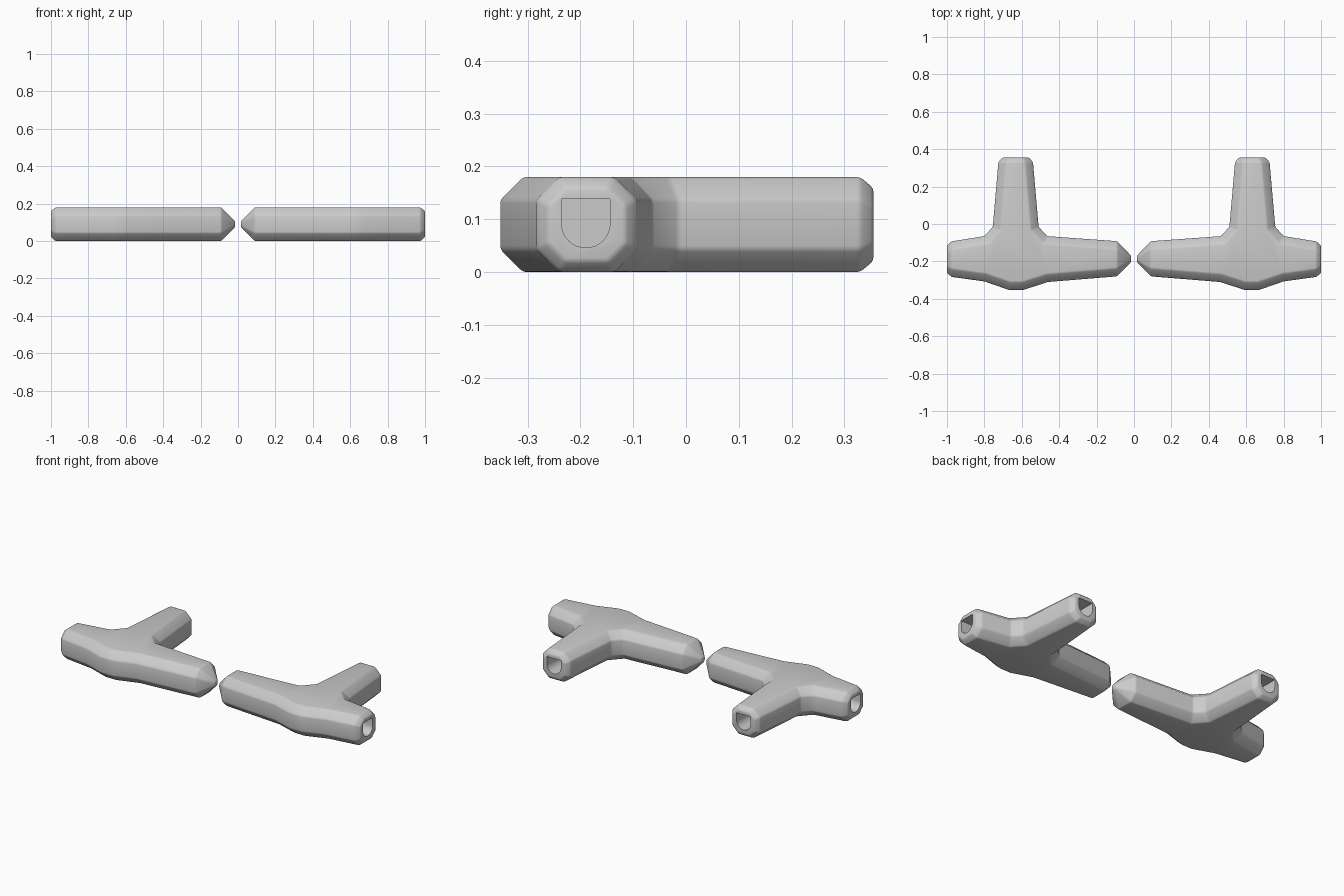
import bpy, bmesh, math
from mathutils import Vector
from mathutils.geometry import intersect_line_line_2d as _unused

if "Cube" in bpy.data.objects:
    bpy.data.objects.remove(bpy.data.objects["Cube"])

H = 0.18       # thickness
C = 0.043      # long-edge chamfer
MID = -0.188   # y of the long arm axis
STEM = 0.6325  # x of the stem axis

grey = bpy.data.materials.new("plain_grey")
grey.diffuse_color = (0.6, 0.6, 0.6, 1)
grey.use_nodes = True
grey.node_tree.nodes["Principled BSDF"].inputs["Base Color"].default_value = grey.diffuse_color

# plan outline of the tee, counter-clockwise, without end chamfers
PLAN = [(.09, -.28), (.46, -.31), (.59, -.352), (.67, -.352), (.80, -.307), (.975, -.283),
        (.975, -.093), (.80, -.065), (.755, -.015), (.725, .33),
        (.54, .33), (.51, -.015), (.465, -.065), (.09, -.092)]
ENDS = (5, 9, 13)  # edges that carry an end face


def inset(points):
    """Mitred inset; end edges stay in place."""
    n = len(points)
    lines = []
    for i in range(n):
        p, q = Vector(points[i]), Vector(points[(i + 1) % n])
        d = (q - p).normalized()
        nor = Vector((-d.y, d.x))
        lines.append((nor, nor.dot(p) + (0 if i in ENDS else C)))
    out = []
    for i in range(n):
        (a, c1), (b, c2) = lines[i - 1], lines[i]
        det = a.x * b.y - a.y * b.x
        out.append(((c1 * b.y - c2 * a.y) / det, (a.x * c2 - b.x * c1) / det))
    return out


def finish(bm, name):
    bmesh.ops.recalc_face_normals(bm, faces=bm.faces[:])
    me = bpy.data.meshes.new(name)
    bm.to_mesh(me)
    bm.free()
    ob = bpy.data.objects.new(name, me)
    bpy.context.collection.objects.link(ob)
    return ob


def tee_body(name, s):
    bm = bmesh.new()
    inner, n = inset(PLAN), len(PLAN)
    rings = [[bm.verts.new((s * x, y, z)) for x, y in pts]
             for pts, z in ((inner, 0), (PLAN, C), (PLAN, H - C), (inner, H))]
    bm.faces.new(rings[0])
    bm.faces.new(rings[3])
    for i in range(n):
        j = (i + 1) % n
        if i in ENDS:
            continue
        for lo, hi in zip(rings, rings[1:]):
            bm.faces.new((lo[i], lo[j], hi[j], hi[i]))
    # chamfered sockets and the pointed tip
    for i, move, scale in ((5, (.025, 0), .77), (9, (0, .025), .77), (13, (-.075, 0), .17)):
        j = (i + 1) % n
        loop = [r[i] for r in rings] + [r[j] for r in reversed(rings)]
        mid = sum((v.co for v in loop), Vector()) / 8
        off = Vector((s * move[0], move[1], 0))
        cap = [bm.verts.new(mid + (v.co - mid) * scale + off) for v in loop]
        for k in range(8):
            m = (k + 1) % 8
            bm.faces.new((loop[k], loop[m], cap[m], cap[k]))
        bm.faces.new(cap)
    bmesh.ops.recalc_face_normals(bm, faces=bm.faces[:])
    # slightly softened edges
    sharp = [e for e in bm.edges if e.calc_face_angle(0) > math.radians(25)]
    bmesh.ops.bevel(bm, geom=sharp, offset=.007, segments=2, profile=.5,
                    affect='EDGES', clamp_overlap=True)
    return finish(bm, name)


def socket_cutter(origin, across, inward, depth=0.2):
    """D-shaped prism: flat top, round bottom."""
    r, top, zc = .046, .138, .092
    prof = [(r, top), (-r, top)] + [
        (r * math.cos(a), zc + r * math.sin(a))
        for a in (math.pi + math.pi * k / 16 for k in range(17))]
    bm = bmesh.new()
    a, d, o = Vector(across), Vector(inward), Vector(origin)
    front, back = [[bm.verts.new(o + a * u + d * t + Vector((0, 0, z))) for u, z in prof]
                   for t in (-.05, depth)]
    bm.faces.new(front)
    bm.faces.new(back)
    for k in range(len(prof)):
        m = (k + 1) % len(prof)
        bm.faces.new((front[k], front[m], back[m], back[k]))
    ob = finish(bm, "socket_cutter")
    ob.hide_render = True
    return ob


for side, s in (("left", -1), ("right", 1)):
    body = tee_body(side + "_tee_connector", s)
    cutters = [socket_cutter((s, MID - .002, 0), (0, 1, 0), (-s, 0, 0)),
               socket_cutter((s * STEM, .355, 0), (1, 0, 0), (0, -1, 0))]
    for c in cutters:
        mod = body.modifiers.new("socket", 'BOOLEAN')
        mod.operation, mod.solver, mod.object = 'DIFFERENCE', 'EXACT', c
    deps = bpy.context.evaluated_depsgraph_get()
    mesh = bpy.data.meshes.new_from_object(body.evaluated_get(deps))
    body.modifiers.clear()
    body.data = mesh
    for c in cutters:
        bpy.data.objects.remove(c)
    mesh.materials.clear()
    mesh.materials.append(grey)
    bpy.ops.object.select_all(action='DESELECT')
    body.select_set(True)
    bpy.context.view_layer.objects.active = body
    bpy.ops.object.shade_smooth_by_angle(angle=math.radians(35))
